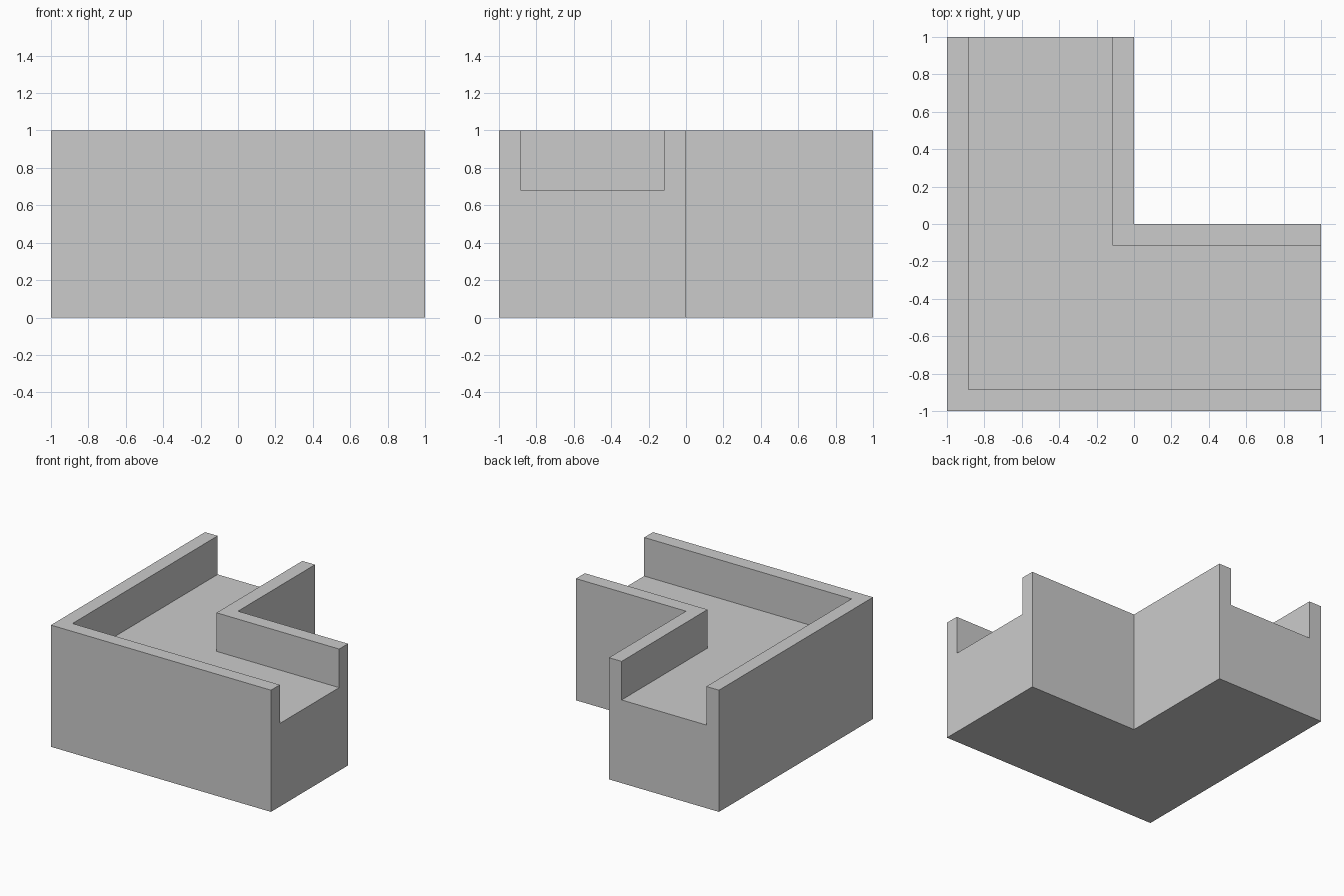
import bpy
import bmesh

if "Cube" in bpy.data.objects:
    bpy.data.objects.remove(bpy.data.objects["Cube"])

WALL = 0.115   # side wall thickness
FLOOR = 0.683  # height of the channel floor

# U-shaped cross-section: (distance from outer side, height)
profile = [(0, 0), (1, 0), (1, 1), (1 - WALL, 1),
           (1 - WALL, FLOOR), (WALL, FLOOR), (WALL, 1), (0, 1)]

# Stations along the L path: right end, mitred corner, back end
stations = [lambda d: (1, -1 + d),
            lambda d: (-1 + d, -1 + d),
            lambda d: (-1 + d, 1)]

bm = bmesh.new()
rings = [[bm.verts.new((*place(d), z)) for d, z in profile] for place in stations]

# Sweep the section around the corner
n = len(profile)
for a, b in zip(rings, rings[1:]):
    for i in range(n):
        j = (i + 1) % n
        bm.faces.new((a[i], a[j], b[j], b[i]))

# Close both open ends of the channel
bm.faces.new(rings[0])
bm.faces.new(rings[-1][::-1])
bmesh.ops.recalc_face_normals(bm, faces=bm.faces)

mesh = bpy.data.meshes.new("corner_channel")
bm.to_mesh(mesh)
bm.free()
channel = bpy.data.objects.new("corner_channel", mesh)
bpy.context.collection.objects.link(channel)
